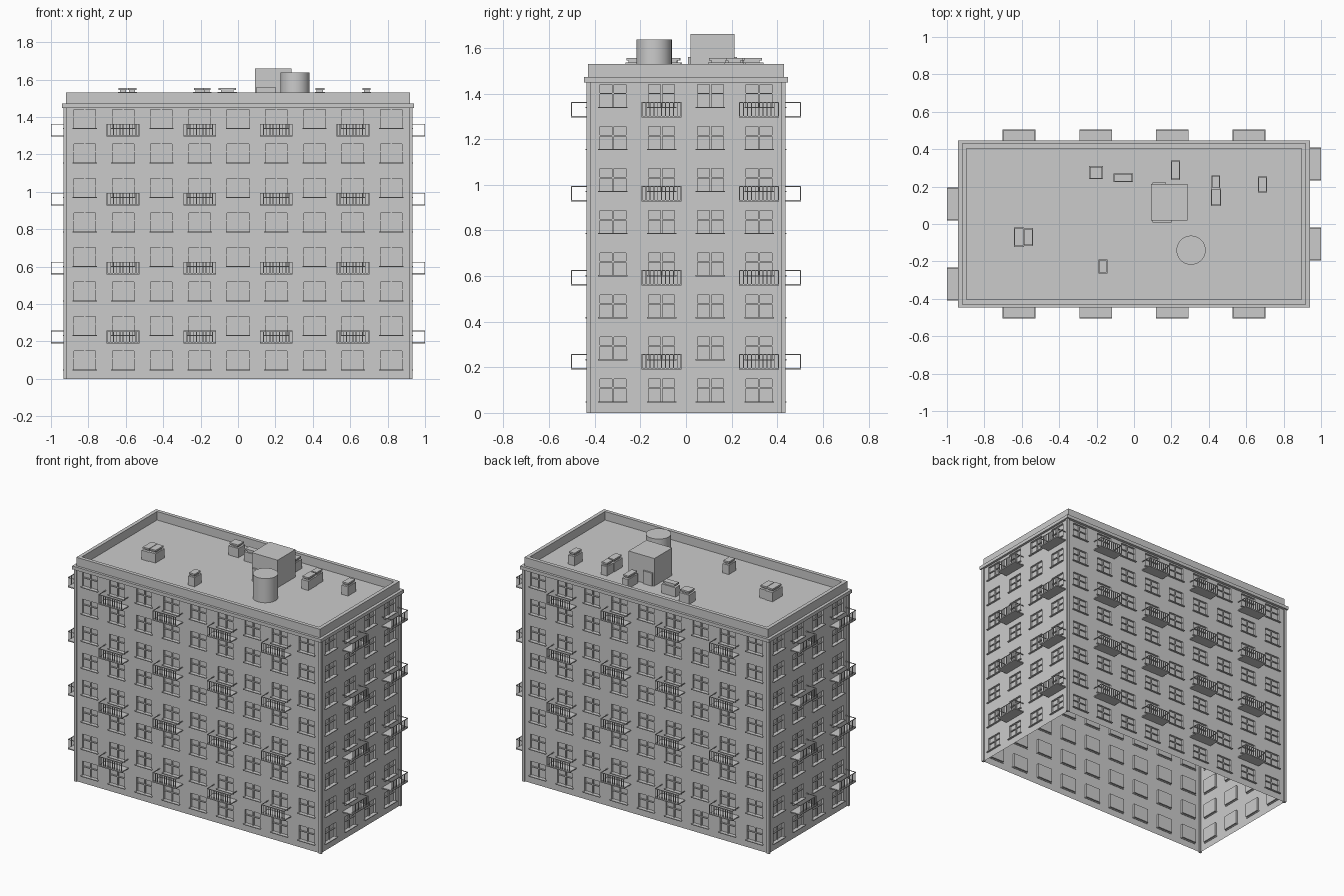
import bpy, bmesh, math
from mathutils import Matrix, Vector

if "Cube" in bpy.data.objects:
    bpy.data.objects.remove(bpy.data.objects["Cube"])

HX, HY = 0.924, 0.428            # half size of the walls
ROOF, TOP = 1.472, 1.53
FLOORS, STEP = 8, 0.1843
WIN_W, WIN_H, SILL_Z = 0.115, 0.098, 0.051

grey = bpy.data.materials.new("light grey")
grey.diffuse_color = (0.6, 0.6, 0.6, 1)
grey.use_nodes = True
grey.node_tree.nodes["Principled BSDF"].inputs["Base Color"].default_value = grey.diffuse_color


def box(bm, x0, x1, y0, y1, z0, z1, m=Matrix()):
    c = Vector(((x0 + x1) / 2, (y0 + y1) / 2, (z0 + z1) / 2))
    s = Matrix.Diagonal((x1 - x0, y1 - y0, z1 - z0, 1))
    bmesh.ops.create_cube(bm, size=1, matrix=m @ Matrix.Translation(c) @ s)


def finish(bm, name):
    me = bpy.data.meshes.new(name)
    bm.to_mesh(me)
    bm.free()
    ob = bpy.data.objects.new(name, me)
    me.materials.append(grey)
    bpy.context.collection.objects.link(ob)
    return ob


def wall(bm, m, half, dist, cols):
    """Sheet wall cut into a grid, with the window cells pushed inwards."""
    us = [-half] + [c + s * WIN_W / 2 for c in cols for s in (-1, 1)] + [half]
    zs = [0] + [SILL_Z + k * STEP + h for k in range(FLOORS) for h in (0, WIN_H)] + [ROOF - 0.01]
    v = [[bm.verts.new(m @ Vector((u, -dist, z))) for u in us] for z in zs]
    holes = []
    for j in range(len(zs) - 1):
        for i in range(len(us) - 1):
            f = bm.faces.new((v[j][i], v[j][i + 1], v[j + 1][i + 1], v[j + 1][i]))
            if i % 2 and j % 2:
                holes.append(f)
    inward = m.to_3x3() @ Vector((0, 0.014, 0))
    ext = bmesh.ops.extrude_discrete_faces(bm, faces=holes)["faces"]
    bmesh.ops.translate(bm, verts=list({w for f in ext for w in f.verts}), vec=inward)


def balcony(slabs, rails, m, c, dist, z):
    w, out, t = 0.0875, dist + 0.076, 0.004
    top = z + 0.068
    box(slabs, c - w, c + w, -out, -dist, z, z + 0.007, m)
    box(rails, c - w, c + w, -out, -out + t, top - t, top, m)          # front handrail
    for s in (-1, 1):                                                # side handrails
        u = c + s * (w - t / 2)
        box(rails, u - t / 2, u + t / 2, -out, -dist, top - t, top, m)
    for i in range(11):                                              # front bars
        u = c + (i / 5 - 1) * (w - t / 2)
        box(rails, u - t / 2, u + t / 2, -out, -out + t, z, top, m)


# Four facades: walls, window bars, sills and balconies
front_cols = [i * 0.2048 for i in range(-4, 5)]
side_cols = [(i - 1.5) * 0.2137 for i in range(4)]
walls, sills, bars, slabs, rails = (bmesh.new() for _ in range(5))
for q in range(4):
    m = Matrix.Rotation(q * math.pi / 2, 4, 'Z')
    half, dist, cols = (HX, HY, front_cols) if q % 2 == 0 else (HY, HX, side_cols)
    wall(walls, m, half, dist, cols)
    for k in range(FLOORS):
        z = SILL_Z + k * STEP
        for i, c in enumerate(cols):
            h = WIN_W / 2
            box(sills, c - h - 0.007, c + h + 0.007, -dist - 0.012, -dist + 0.004, z - 0.005, z, m)
            box(bars, c - 0.004, c + 0.004, -dist + 0.006, -dist + 0.014, z, z + WIN_H, m)
            zt = z + WIN_H * 0.6
            box(bars, c - h, c + h, -dist + 0.006, -dist + 0.014, zt - 0.003, zt + 0.003, m)
            if i % 2 and k % 2:
                balcony(slabs, rails, m, c, dist, z - 0.046)
finish(walls, "walls")
finish(sills, "window_sills")
finish(bars, "window_bars")
finish(slabs, "balcony_floors")
finish(rails, "balcony_railings")

# Corner posts
bm = bmesh.new()
for sx in (-1, 1):
    for sy in (-1, 1):
        x, y, r = sx * HX, sy * HY, 0.009
        box(bm, x - r, x + r, y - r, y + r, 0, 1.45)
finish(bm, "corner_posts")

# Cornice with flat roof
bm = bmesh.new()
box(bm, -0.94, 0.94, -0.447, 0.447, 1.449, ROOF)
finish(bm, "cornice_and_roof")

# Parapet
bm = bmesh.new()
X, Y, T = 0.92, 0.43, 0.025
for s in (-1, 1):
    a, b = sorted((s * Y, s * (Y - T)))
    box(bm, -X, X, a, b, ROOF, TOP)
    a, b = sorted((s * X, s * (X - T)))
    box(bm, a, b, -Y + T, Y - T, ROOF, TOP)
finish(bm, "parapet")

# Stair house with its two doors
bm = bmesh.new()
box(bm, 0.09, 0.285, 0.02, 0.213, ROOF, 1.66)
finish(bm, "stair_house")
bm = bmesh.new()
box(bm, 0.10, 0.17, 0.213, 0.223, ROOF, 1.56)
box(bm, 0.10, 0.20, 0.008, 0.02, ROOF, 1.56)
finish(bm, "stair_house_doors")

# Water tank
bpy.ops.mesh.primitive_cylinder_add(vertices=32, radius=0.078, depth=1.637 - ROOF,
                                    location=(0.305, -0.14, (1.637 + ROOF) / 2))
tank = bpy.context.object
tank.name = "water_tank"
tank.data.materials.append(grey)
bpy.ops.object.shade_smooth_by_angle()

# Roof vents: body, neck and cap (centre x, centre y, size x, size y)
vents = [(-0.203, 0.275, 0.075, 0.07), (-0.058, 0.247, 0.105, 0.046),
         (0.222, 0.287, 0.046, 0.105), (0.438, 0.225, 0.046, 0.07),
         (0.438, 0.143, 0.053, 0.095), (0.688, 0.212, 0.048, 0.085),
         (-0.615, -0.07, 0.053, 0.105), (-0.566, -0.07, 0.05, 0.095),
         (-0.167, -0.227, 0.048, 0.075)]
bm = bmesh.new()
for x, y, w, d in vents:
    for k, z0, z1 in ((1, ROOF, 1.535), (0.65, 1.535, 1.545), (0.88, 1.545, 1.556)):
        box(bm, x - w * k / 2, x + w * k / 2, y - d * k / 2, y + d * k / 2, z0, z1)
finish(bm, "roof_vents")
